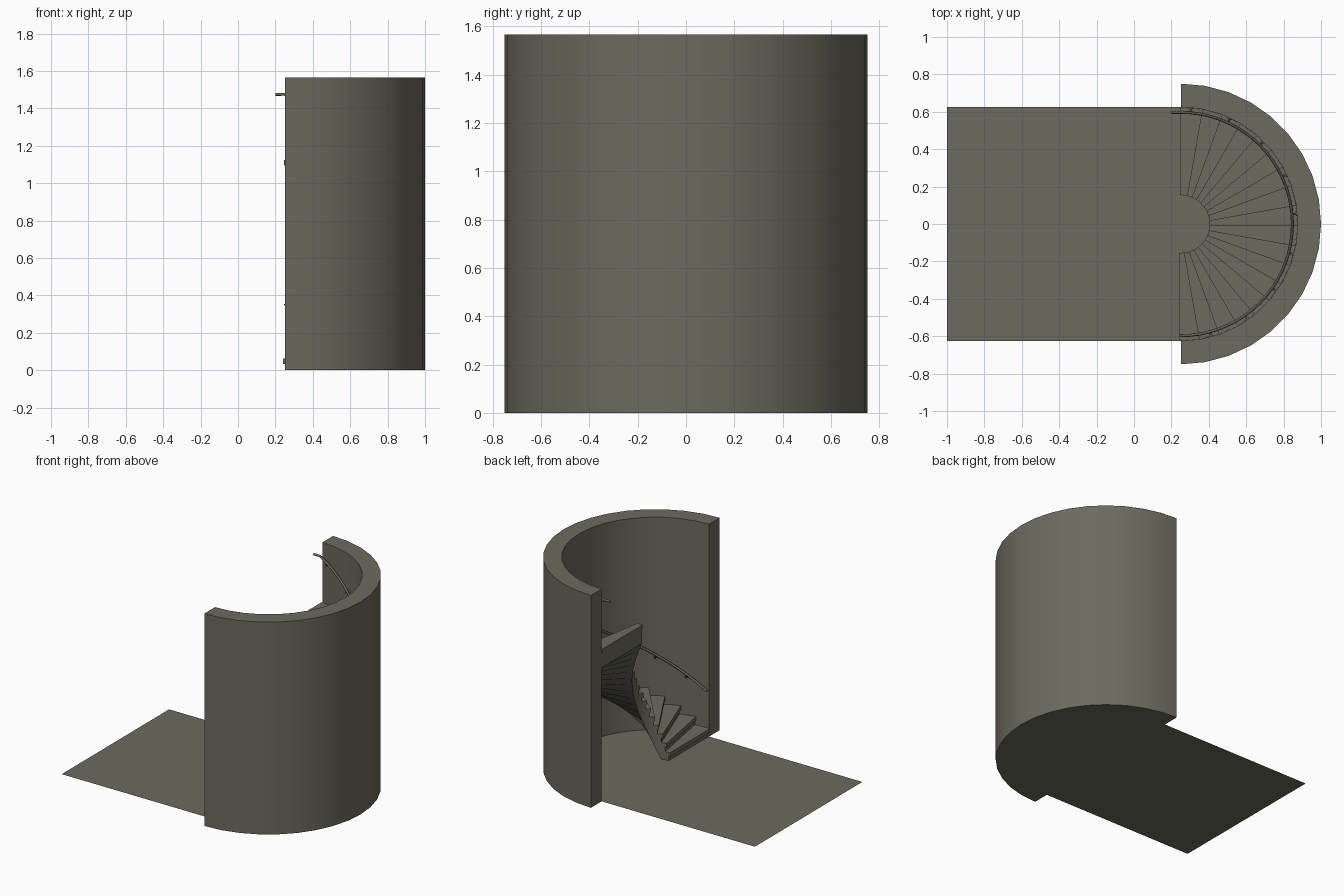
import bpy
import bmesh
from math import radians, sin, cos
from mathutils import Vector

cube = bpy.data.objects.get("Cube")
if cube:
    bpy.data.objects.remove(cube, do_unlink=True)

CENTRE_X = 0.25            # axis of the stair
INNER, OUTER, WALL = 0.155, 0.625, 0.75
HEIGHT = 1.565
STEPS = 18
TURN = 180 / STEPS
RISE = 1.123 / STEPS
TREAD = 0.03               # tread thickness
NOSING = 0.01
SOFFIT = 0.138             # depth of the flight below the step line
RAIL_R = 0.597

stone = bpy.data.materials.new("olive_grey")
stone.use_nodes = True
colour = (0.15, 0.144, 0.112, 1)
stone.diffuse_color = colour
bsdf = stone.node_tree.nodes["Principled BSDF"]
bsdf.inputs["Base Color"].default_value = colour
bsdf.inputs["Roughness"].default_value = 0.8


def polar(r, angle, z):
    a = radians(angle)
    return Vector((CENTRE_X + r * cos(a), r * sin(a), z))


def add_object(name, data):
    obj = bpy.data.objects.new(name, data)
    data.materials.append(stone)
    bpy.context.collection.objects.link(obj)
    return obj


def finish(name, bm, fix_normals=True):
    if fix_normals:
        bmesh.ops.recalc_face_normals(bm, faces=bm.faces)
    mesh = bpy.data.meshes.new(name)
    bm.to_mesh(mesh)
    bm.free()
    return add_object(name, mesh)


def add_block(bm, bottom, top):
    """Closed block between two matching rings of points."""
    low = [bm.verts.new(p) for p in bottom]
    high = [bm.verts.new(p) for p in top]
    bm.faces.new(low[::-1])
    bm.faces.new(high)
    n = len(low)
    for i in range(n):
        j = (i + 1) % n
        bm.faces.new((low[i], low[j], high[j], high[i]))


def add_tube(curve, points, radii=None):
    spline = curve.splines.new("POLY")
    spline.points.add(len(points) - 1)
    for i, p in enumerate(points):
        spline.points[i].co = (*p, 1)
        spline.points[i].radius = radii[i] if radii else 1


def new_curve(name, radius):
    curve = bpy.data.curves.new(name, "CURVE")
    curve.dimensions = "3D"
    curve.bevel_depth = radius
    curve.bevel_resolution = 2
    curve.use_fill_caps = True
    return curve


angles = [-90 + TURN * i for i in range(STEPS + 1)]

# Floor: rectangle ending in a half disc
bm = bmesh.new()
outline = [Vector((-1, OUTER, 0)), Vector((-1, -OUTER, 0))]
outline += [polar(OUTER, a, 0) for a in angles]
bm.faces.new([bm.verts.new(p) for p in outline])
finish("floor", bm, False)

# Half-round wall
bm = bmesh.new()
ring = [(WALL, a) for a in angles] + [(OUTER, a) for a in reversed(angles)]
add_block(bm, [polar(r, a, 0) for r, a in ring],
          [polar(r, a, HEIGHT) for r, a in ring])
wall = finish("curved_wall", bm)
bpy.ops.object.select_all(action="DESELECT")
wall.select_set(True)
bpy.context.view_layer.objects.active = wall
bpy.ops.object.shade_smooth_by_angle(angle=radians(30))

# Stair flight with sloping underside, and overhanging treads
flight, treads = bmesh.new(), bmesh.new()
for k in range(STEPS):
    a0, a1 = angles[k], angles[k + 1]
    top = RISE * (k + 1)
    corners = [(INNER, a0), (OUTER, a0), (OUTER, a1), (INNER, a1)]
    under = [max(0.002, RISE * (k + s) - SOFFIT) for s in (0, 0, 1, 1)]
    add_block(flight, [polar(r, a, z) for (r, a), z in zip(corners, under)],
              [polar(r, a, top - TREAD) for r, a in corners])

    plan = [polar(r, a, top) for r, a in corners]
    forward = Vector((sin(radians(a0)), -cos(radians(a0)), 0)) * NOSING
    plan[0] += forward
    plan[1] += forward
    if k == STEPS - 1:
        for p in plan[2:]:
            p.x -= NOSING / 2
    add_block(treads, [p - Vector((0, 0, TREAD)) for p in plan], plan)
finish("stair_flight", flight)
finish("treads", treads)


# Handrail following the flight, with a short level end at the top
def rail_z(angle):
    return 0.345 + (angle + 90) / 180 * 1.13


rail = new_curve("handrail", 0.008)
path = [polar(RAIL_R, a / 2, rail_z(a / 2)) for a in range(-180, 181, 10)]
path.append(path[-1] - Vector((0.05, 0, 0)))
add_tube(rail, path)
add_object("handrail", rail)

# Rail brackets with wall plates
brackets = new_curve("rail_brackets", 0.005)
for a in range(-75, 90, 20):
    z = rail_z(a)
    low = z - 0.025
    add_tube(brackets, [polar(OUTER - 0.001, a, low), polar(OUTER - 0.007, a, low),
                        polar(OUTER - 0.008, a, low), polar(RAIL_R, a, low),
                        polar(RAIL_R, a, z)], (2.4, 2.4, 1, 1, 1))
add_object("rail_brackets", brackets)
